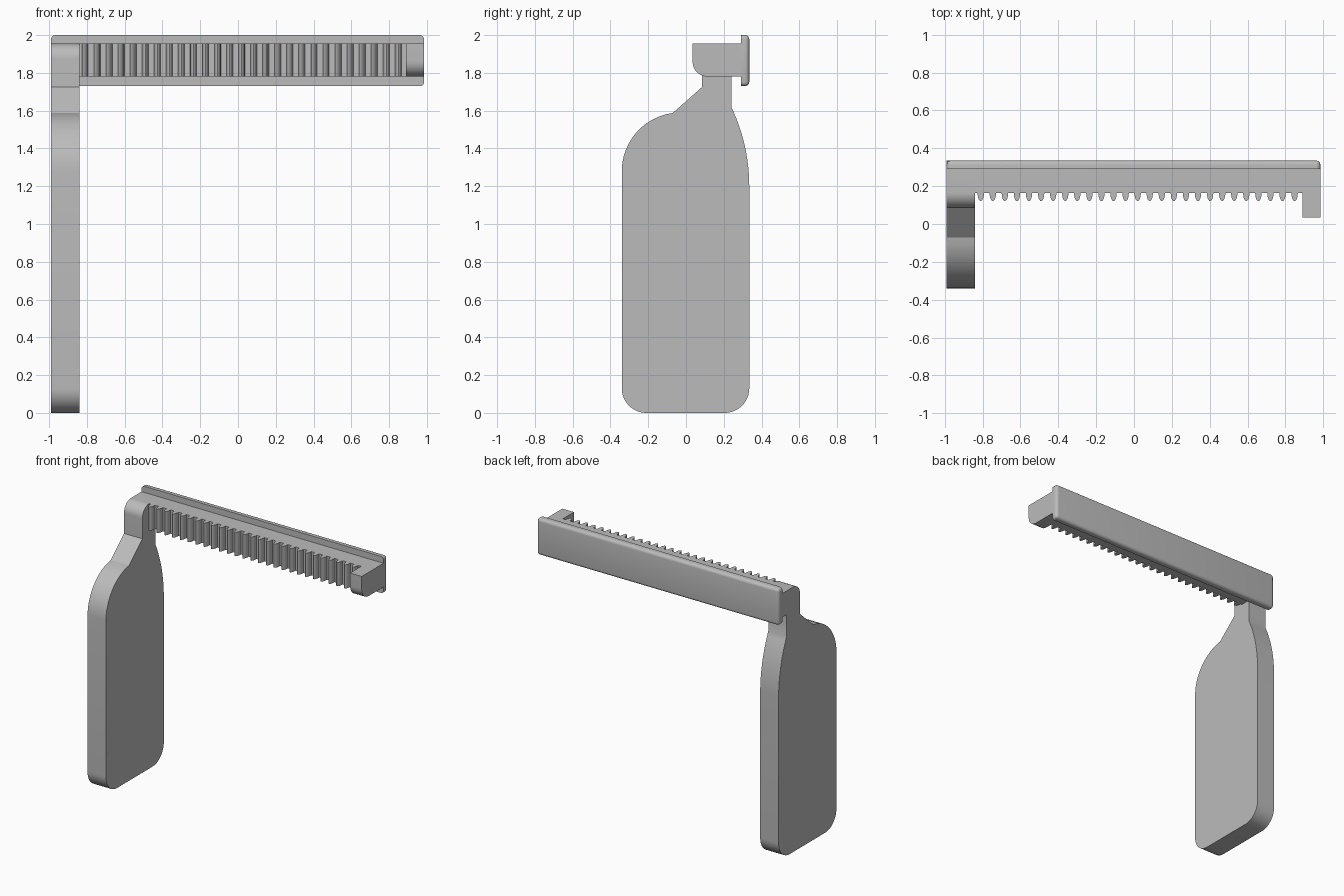
import bpy, bmesh
from math import sin, cos, radians, pi
from mathutils import Vector

cube = bpy.data.objects.get("Cube")
if cube:
    bpy.data.objects.remove(cube, do_unlink=True)

grey = bpy.data.materials.new("plain grey")
grey.use_nodes = True
colour = (0.5, 0.5, 0.5, 1)
grey.diffuse_color = colour
grey.node_tree.nodes["Principled BSDF"].inputs["Base Color"].default_value = colour


def arc(cx, cy, r, start, end, steps=12):
    angles = [radians(start + (end - start) * i / steps) for i in range(steps + 1)]
    return [(cx + r * cos(a), cy + r * sin(a)) for a in angles]


def finish(name, bm):
    bmesh.ops.recalc_face_normals(bm, faces=bm.faces)
    mesh = bpy.data.meshes.new(name)
    bm.to_mesh(mesh)
    bm.free()
    mesh.materials.append(grey)
    obj = bpy.data.objects.new(name, mesh)
    bpy.context.collection.objects.link(obj)
    bpy.ops.object.select_all(action='DESELECT')
    obj.select_set(True)
    bpy.context.view_layer.objects.active = obj
    bpy.ops.object.shade_smooth_by_angle(angle=radians(30))
    return obj


def extrude(name, profile, axis, low, high):
    """Extrude a closed profile along x (profile is y, z) or z (profile is x, y)."""
    bm = bmesh.new()
    place = (lambda a, b: (low, a, b)) if axis == "x" else (lambda a, b: (a, b, low))
    face = bm.faces.new([bm.verts.new(place(a, b)) for a, b in profile])
    result = bmesh.ops.extrude_face_region(bm, geom=[face])
    shift = Vector((high - low, 0, 0)) if axis == "x" else Vector((0, 0, high - low))
    bmesh.ops.translate(bm, vec=shift,
                        verts=[v for v in result["geom"] if isinstance(v, bmesh.types.BMVert)])
    return finish(name, bm)


LEFT, RIGHT = -0.99, 0.985
BAR_LOW, BAR_HIGH = 1.78, 1.955
PLATE_FRONT, BACK = 0.29, 0.335

# Paddle handle with shoulder, neck and rounded head
handle = arc(-0.21, 0.13, 0.13, 180, 270) + arc(0.205, 0.13, 0.13, 270, 360)
handle += arc(-0.641, 1.2, 0.976, 0, 25.5)
handle += [(0.24, BAR_LOW), (PLATE_FRONT, BAR_LOW), (PLATE_FRONT, BAR_HIGH)]
handle += arc(0.165, BAR_HIGH - 0.08, 0.08, 90, 180)
handle += [(0.085, 1.725)]
handle += arc(-0.03, 1.28, 0.31, 97.5, 180)
extrude("handle", handle, "x", LEFT, -0.84)

# Toothed bar: a row of round-tipped teeth along the front edge
PITCH, ROOT = 0.0638, 0.165
comb = [(0.89, PLATE_FRONT), (-0.84, PLATE_FRONT), (-0.84, ROOT)]
for i in range(27):
    x = -0.81 + i * PITCH
    for j in range(11):
        a = pi + pi * j / 10
        comb.append((x + 0.017 * cos(a), ROOT + 0.044 * sin(a)))
comb.append((0.89, ROOT))
extrude("toothed_bar", comb, "z", BAR_LOW, BAR_HIGH)

# End block with a rounded lower front edge
block = arc(0.115, BAR_LOW + 0.08, 0.08, 180, 270)
block += [(PLATE_FRONT, BAR_LOW), (PLATE_FRONT, BAR_HIGH), (0.035, BAR_HIGH)]
extrude("end_block", block, "x", 0.89, RIGHT)

# Back plate with softened back edges and corners
bm = bmesh.new()
bmesh.ops.create_cube(bm, size=1)
for v in bm.verts:
    v.co = (RIGHT if v.co.x > 0 else LEFT,
            BACK if v.co.y > 0 else PLATE_FRONT,
            2.0 if v.co.z > 0 else 1.73)
edges = [e for e in bm.edges if any(v.co.y > 0.3 for v in e.verts)]
bmesh.ops.bevel(bm, geom=edges, offset=0.022, segments=5, profile=0.5, affect='EDGES')
finish("back_plate", bm)
